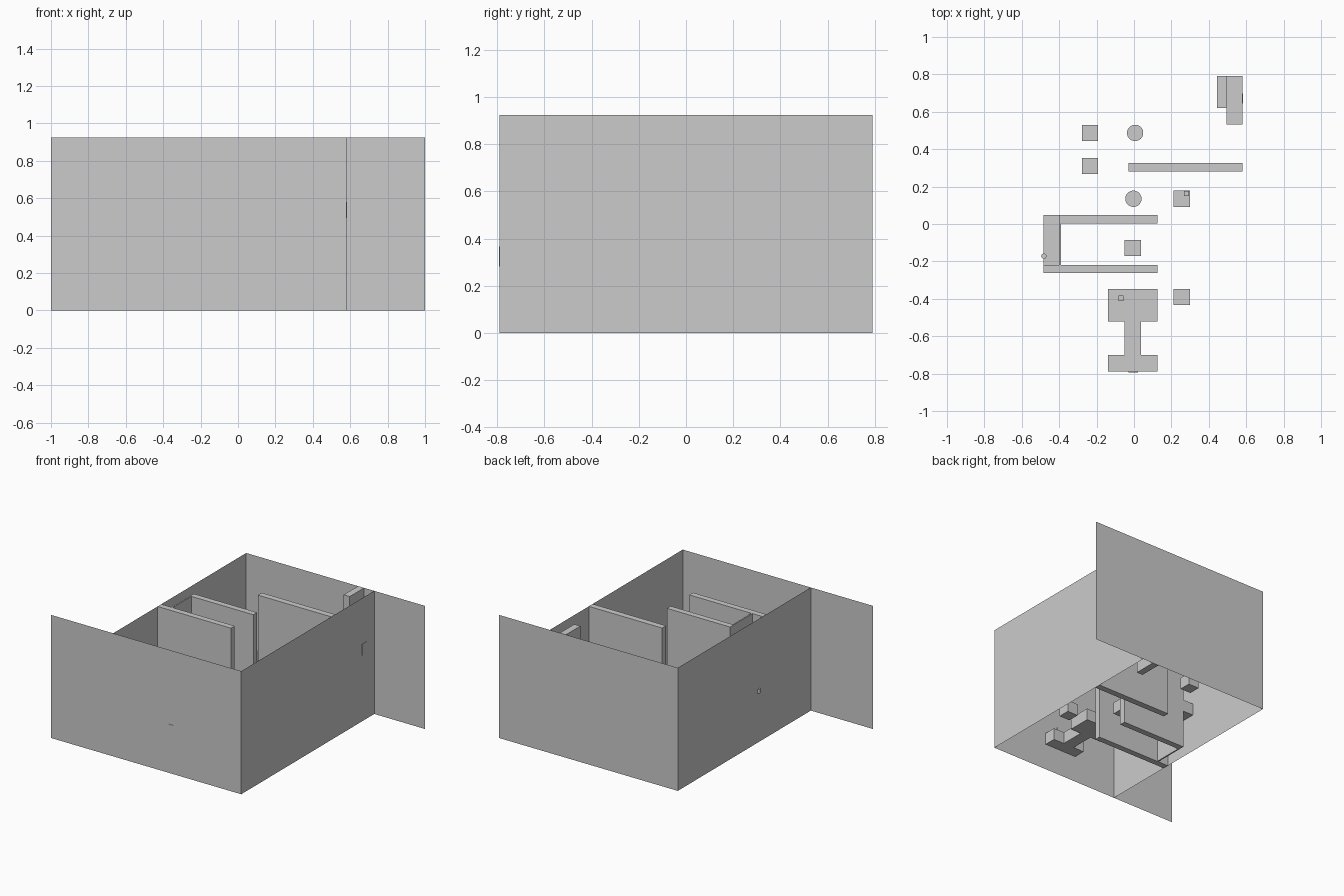
import bpy, bmesh
from mathutils import Matrix

if "Cube" in bpy.data.objects:
    bpy.data.objects.remove(bpy.data.objects["Cube"])

H = 0.925          # wall height
LOW, MID, TOP = 0.195, 0.282, 0.37   # furniture layers


def finish(name, bm):
    me = bpy.data.meshes.new(name)
    bm.to_mesh(me)
    bm.free()
    ob = bpy.data.objects.new(name, me)
    bpy.context.collection.objects.link(ob)
    return ob


def box(name, x0, x1, y0, y1, z0, z1):
    bm = bmesh.new()
    m = Matrix.Translation(((x0 + x1) / 2, (y0 + y1) / 2, (z0 + z1) / 2))
    m = m @ Matrix.Diagonal((x1 - x0, y1 - y0, z1 - z0, 1))
    bmesh.ops.create_cube(bm, size=1, matrix=m)
    return finish(name, bm)


def sheet(name, a, b):
    """Thin upright wall between two plan points."""
    bm = bmesh.new()
    vs = [bm.verts.new((*p, z)) for p, z in ((a, 0), (b, 0), (b, H), (a, H))]
    bm.faces.new(vs)
    return finish(name, bm)


def prism(name, outline, z0, z1):
    bm = bmesh.new()
    f = bm.faces.new([bm.verts.new((x, y, z0)) for x, y in outline])
    r = bmesh.ops.extrude_face_region(bm, geom=[f])
    top = [v for v in r["geom"] if isinstance(v, bmesh.types.BMVert)]
    bmesh.ops.translate(bm, verts=top, vec=(0, 0, z1 - z0))
    bmesh.ops.recalc_face_normals(bm, faces=bm.faces)
    return finish(name, bm)


def drum(name, x, y, z0, z1, r, sides=32):
    bm = bmesh.new()
    bmesh.ops.create_cone(bm, cap_ends=True, segments=sides, radius1=r, radius2=r,
                          depth=z1 - z0, matrix=Matrix.Translation((x, y, (z0 + z1) / 2)))
    ob = finish(name, bm)
    bpy.context.view_layer.objects.active = ob
    ob.select_set(True)
    bpy.ops.object.shade_smooth_by_angle()
    ob.select_set(False)


# outer walls: front and back run past the room corners
sheet("front_wall", (-1, -0.79), (0.58, -0.79))
sheet("right_wall", (0.58, -0.79), (0.58, 0.79))
sheet("back_wall", (1, 0.79), (-0.485, 0.79))
sheet("left_wall", (-0.485, 0.79), (-0.485, -0.79))

# full-height inner walls
box("inner_wall_front", -0.485, 0.125, -0.262, -0.218, 0, H)
box("inner_wall_middle", -0.398, 0.125, 0.003, 0.047, 0, H)
box("inner_wall_back", -0.03, 0.58, 0.28, 0.326, 0, H)
box("alcove_panel", -0.4, -0.39, -0.218, 0.047, 0, H)
box("corner_pillar", 0.445, 0.495, 0.62, 0.79, 0, H)

# counters
box("alcove_shelf", -0.485, -0.4, -0.218, 0.047, MID, TOP)
box("corner_cabinet", 0.495, 0.58, 0.533, 0.79, LOW, 0.46)
prism("main_table", [(-0.138, -0.788), (0.125, -0.788), (0.125, -0.7), (0.038, -0.7),
                     (0.038, -0.522), (0.125, -0.522), (0.125, -0.348), (-0.138, -0.348),
                     (-0.138, -0.522), (-0.05, -0.522), (-0.05, -0.7), (-0.138, -0.7)],
      LOW, MID)

# block seats
S = 0.0435
for i, (x, y, z) in enumerate([(-0.235, 0.487, MID), (-0.235, 0.31, MID), (0.255, 0.135, LOW),
                               (0.255, -0.39, LOW), (-0.006, -0.128, LOW)]):
    box(f"block_seat_{i + 1}", x - S, x + S, y - S, y + S, z, z + 2 * S)

# round stools
for i, (x, y, z) in enumerate([(0.006, 0.487, MID), (-0.003, 0.135, LOW)]):
    drum(f"round_stool_{i + 1}", x, y, z, z + 2 * S, S)

# small items: two stepped boxes and a round tap
for i, (x, y, z) in enumerate([(0.281, 0.163, MID), (-0.07, -0.397, MID)]):
    box(f"small_box_{i + 1}", x - 0.014, x + 0.014, y - 0.014, y + 0.014, z, z + 0.03)
    box(f"small_box_lid_{i + 1}", x - 0.008, x + 0.008, y - 0.008, y + 0.008, z + 0.03, z + 0.036)
drum("tap", -0.482, -0.172, TOP, TOP + 0.03, 0.014)

# thin panels set into the walls
box("front_panel", -0.03, 0.022, -0.793, -0.787, MID, 0.367)
box("right_panel", 0.577, 0.583, 0.643, 0.697, 0.495, 0.58)
